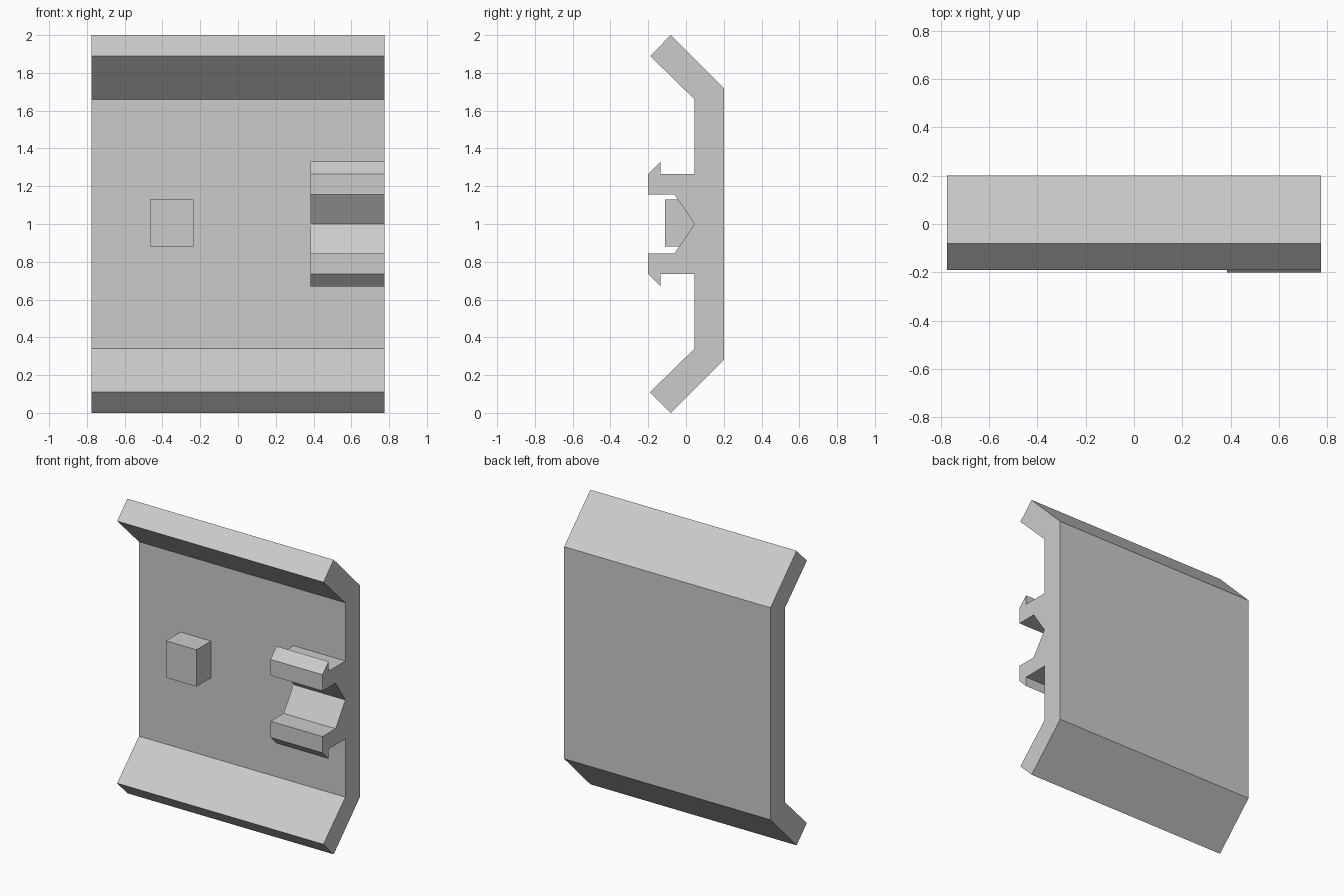
import bpy
import bmesh

cube = bpy.data.objects.get("Cube")
if cube:
    bpy.data.objects.remove(cube, do_unlink=True)

grey = bpy.data.materials.new("light_grey")
grey.use_nodes = True
colour = (0.6, 0.6, 0.6, 1.0)
grey.diffuse_color = colour
grey.node_tree.nodes["Principled BSDF"].inputs["Base Color"].default_value = colour

HALF_WIDTH = 0.775
FACE = 0.045    # y of the panel's front face
BACK = 0.20
EMBED = 0.06    # parts sink slightly into the panel
MID = 1.0       # height of the symmetry plane


def flip(points):
    """Mirror a (y, z) profile about the mid height."""
    return [(y, 2 * MID - z) for y, z in reversed(points)]


def extrude_x(name, profiles, x0, x1):
    """Extrude closed (y, z) profiles along x into one object."""
    bm = bmesh.new()
    for profile in profiles:
        face = bm.faces.new([bm.verts.new((x0, y, z)) for y, z in profile])
        result = bmesh.ops.extrude_face_region(bm, geom=[face])
        moved = [v for v in result["geom"] if isinstance(v, bmesh.types.BMVert)]
        bmesh.ops.translate(bm, verts=moved, vec=(x1 - x0, 0, 0))
        # Extruding may drop the starting cap, so restore it if missing
        edges = [e for e in bm.edges if e.is_boundary]
        if edges:
            bmesh.ops.holes_fill(bm, edges=edges, sides=0)
    bmesh.ops.recalc_face_normals(bm, faces=bm.faces)
    mesh = bpy.data.meshes.new(name)
    bm.to_mesh(mesh)
    bm.free()
    mesh.materials.append(grey)
    obj = bpy.data.objects.new(name, mesh)
    bpy.context.collection.objects.link(obj)
    return obj


# Panel with slanted top and bottom flanges
upper = [(BACK, 1.72), (-0.08, 2.0), (-0.19, 1.89), (FACE, 1.66)]
extrude_x("panel", [upper + flip(upper)], -HALF_WIDTH, HALF_WIDTH)

# Barbed clip: two mirrored jaws meeting in a V groove
jaw = [(EMBED, 1.265), (-0.135, 1.265), (-0.135, 1.33), (-0.20, 1.265),
       (-0.20, 1.155), (-0.06, 1.155), (FACE, MID), (EMBED, MID)]
extrude_x("clip_jaws", [jaw, flip(jaw)], 0.385, HALF_WIDTH)

# Small locating block
block = [(-0.11, 0.88), (EMBED, 0.88), (EMBED, 1.13), (-0.11, 1.13)]
extrude_x("locating_block", [block], -0.465, -0.235)
